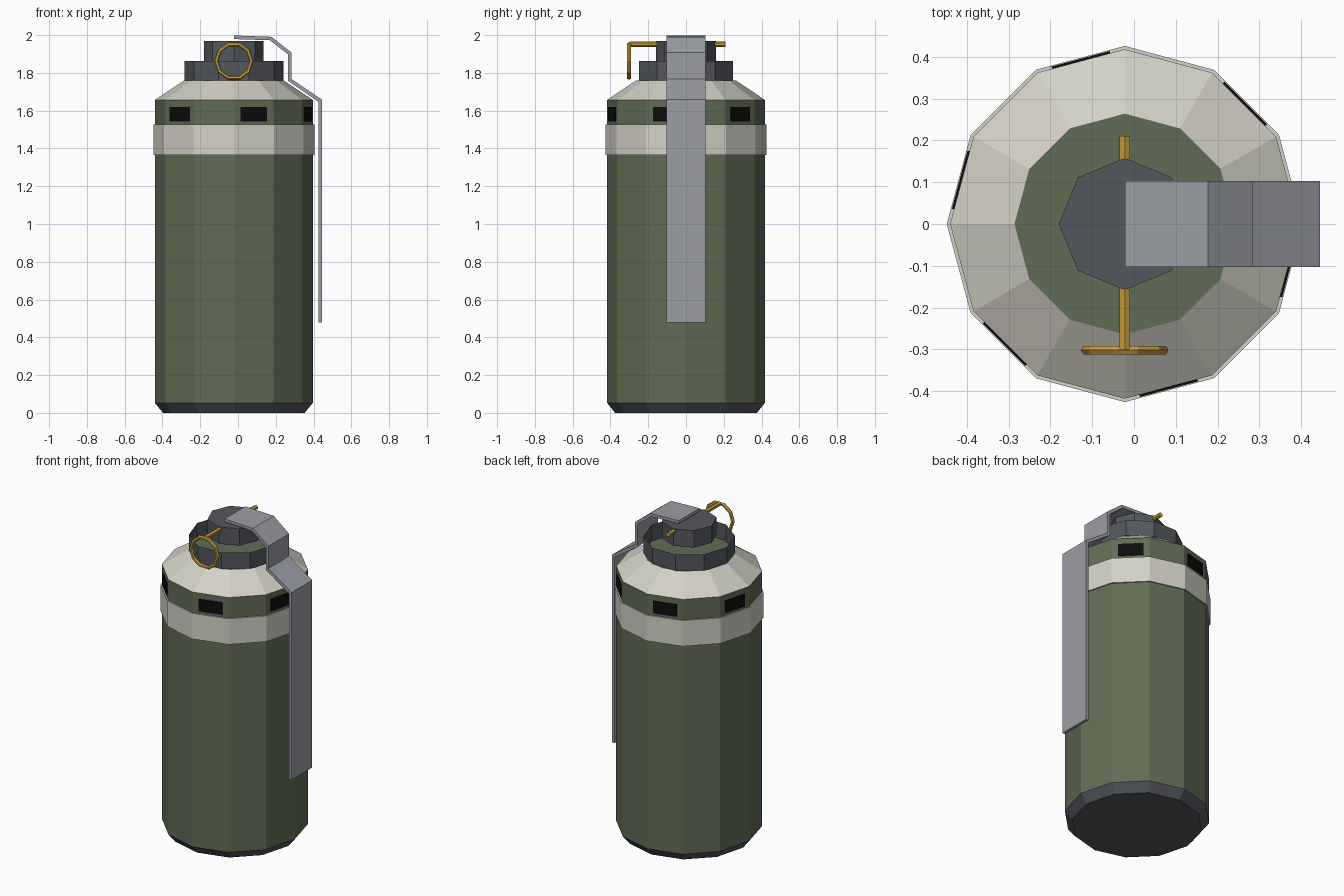
import bpy, bmesh, math
from mathutils import Matrix, Vector

if "Cube" in bpy.data.objects:
    bpy.data.objects.remove(bpy.data.objects["Cube"])

CX = -0.022  # axis of the canister


def srgb(r, g, b):
    f = lambda c: c / 12.92 if c <= 0.04045 else ((c + 0.055) / 1.055) ** 2.4
    return (f(r / 255), f(g / 255), f(b / 255), 1)


def material(name, rgb):
    m = bpy.data.materials.new(name)
    m.diffuse_color = srgb(*rgb)
    m.use_nodes = True
    m.node_tree.nodes["Principled BSDF"].inputs["Base Color"].default_value = m.diffuse_color
    return m


green = material("olive green", (97, 108, 84))
cream = material("pale grey", (211, 209, 198))
dark = material("dark grey", (84, 87, 93))
steel = material("steel grey", (155, 158, 165))
gold = material("brass", (196, 157, 60))
black = material("black", (12, 12, 12))


def finish(name, bm, mats, fix=True):
    if fix:
        bmesh.ops.recalc_face_normals(bm, faces=bm.faces)
    me = bpy.data.meshes.new(name)
    bm.to_mesh(me)
    bm.free()
    for m in mats:
        me.materials.append(m)
    ob = bpy.data.objects.new(name, me)
    bpy.context.collection.objects.link(ob)
    return ob


def lathe(name, profile, n, mats, bottom=False, top=False, rule=None):
    """Revolve (radius, z) points, listed bottom to top, around the axis."""
    bm = bmesh.new()
    rings = [[bm.verts.new((CX + r * math.cos(2 * math.pi * i / n),
                            r * math.sin(2 * math.pi * i / n), z))
              for i in range(n)] for r, z in profile]
    for a, b in zip(rings, rings[1:]):
        for i in range(n):
            j = (i + 1) % n
            bm.faces.new((a[i], a[j], b[j], b[i]))
    if bottom:
        bm.faces.new(rings[0][::-1])
    if top:
        bm.faces.new(rings[-1])
    if rule:
        for f in bm.faces:
            f.material_index = rule(f.calc_center_median().z)
    return finish(name, bm, mats, fix=False)


# Canister: dark foot, green wall, pale shoulder, green top
lathe("canister", [(0.375, 0), (0.418, 0.053), (0.418, 1.657), (0.264, 1.76)], 12,
      [green, dark, cream], True, True,
      lambda z: 1 if z < 0.05 else 2 if 1.66 < z < 1.75 else 0)

# Painted band
lathe("band", [(0.416, 1.365), (0.426, 1.365), (0.426, 1.527), (0.416, 1.527)], 12, [cream])

# Open collar and fuse head
lathe("collar", [(0.262, 1.76), (0.262, 1.862)], 10, [dark])
lathe("fuse_head", [(0.158, 1.862), (0.158, 1.968)], 8, [dark], True, True)

# Vent plates on every second facet
bm = bmesh.new()
for k in range(6):
    m = (Matrix.Translation((CX, 0, 1.582)) @ Matrix.Rotation(math.radians(45 + 60 * k), 4, 'Z')
         @ Matrix.Translation((0.405, 0, 0)) @ Matrix.Diagonal((0.008, 0.144, 0.077, 1)))
    bmesh.ops.create_cube(bm, size=1, matrix=m)
finish("vents", bm, [black])

# Safety lever: bent strip extruded across y
outer = [(-0.022, 1.998), (0.177, 1.991), (0.284, 1.907), (0.284, 1.767), (0.445, 1.658), (0.445, 0.478)]
inner = [(-0.022, 1.979), (0.169, 1.973), (0.266, 1.897), (0.266, 1.757), (0.426, 1.647), (0.426, 0.478)]
bm = bmesh.new()
rows = [[bm.verts.new((x, y, z)) for x, z in pts]
        for pts, y in ((outer, -0.103), (outer, 0.103), (inner, 0.103), (inner, -0.103))]
for a, b in zip(rows, rows[1:] + rows[:1]):
    for i in range(len(outer) - 1):
        bm.faces.new((a[i], a[i + 1], b[i + 1], b[i]))
for i in (0, -1):
    bm.faces.new([r[i] for r in rows])
finish("lever", bm, [steel])

# Safety pin rod along y
bm = bmesh.new()
bmesh.ops.create_cone(bm, cap_ends=True, segments=6, radius1=0.0145, radius2=0.0145, depth=0.51,
                      matrix=Matrix.Translation((CX, -0.045, 1.952)) @ Matrix.Rotation(math.pi / 2, 4, 'X')
                      @ Matrix.Rotation(math.pi / 6 * 0, 4, 'Z'))
# rotate the section so that a corner points sideways
finish("pin", bm, [gold])

# Pull ring: ten-sided torus facing the front
bm = bmesh.new()
loops = []
for i in range(10):
    a = 2 * math.pi * i / 10
    d = Vector((math.cos(a), 0, math.sin(a)))
    loops.append([bm.verts.new(Vector((CX, -0.302, 1.863)) + d * (0.093 + 0.0115 * math.cos(t))
                               + Vector((0, 0.0115 * math.sin(t), 0)))
                  for t in (2 * math.pi * (j + 0.5) / 6 - math.pi / 6 for j in range(6))])
for i in range(10):
    p, q = loops[i], loops[(i + 1) % 10]
    for j in range(6):
        k = (j + 1) % 6
        bm.faces.new((p[j], q[j], q[k], p[k]))
finish("pull_ring", bm, [gold])
